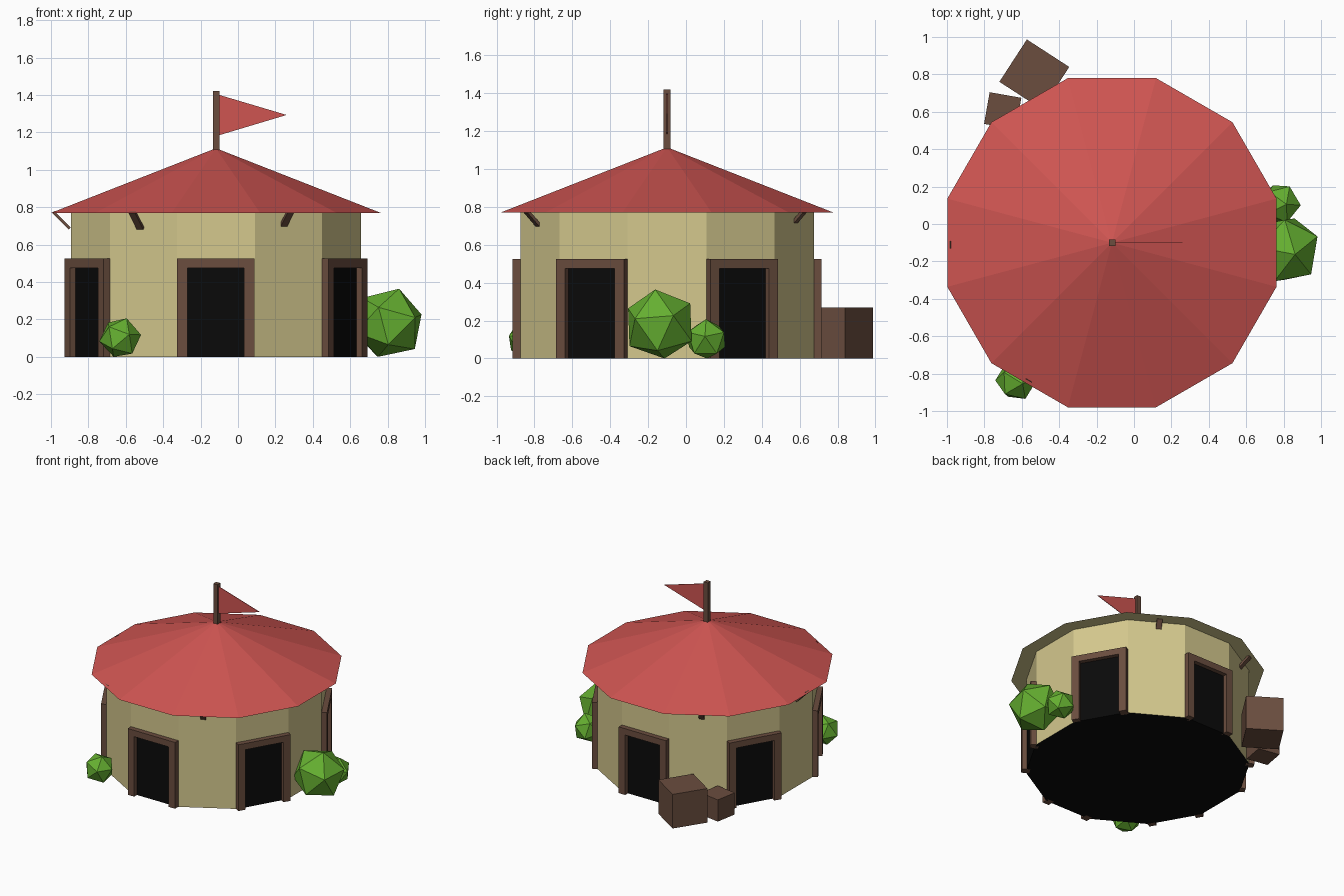
import bpy, bmesh, math
from mathutils import Matrix, Vector

if "Cube" in bpy.data.objects:
    bpy.data.objects.remove(bpy.data.objects["Cube"])

CX, CY = -0.118, -0.10          # centre of the hut
SIDES = 12
WALL_A, ROOF_A = 0.775, 0.88    # distance from the centre to the flat sides
EAVE, PEAK = 0.77, 1.115


def material(name, r, g, b):
    m = bpy.data.materials.new(name)
    m.diffuse_color = (r, g, b, 1)
    m.use_nodes = True
    m.node_tree.nodes["Principled BSDF"].inputs["Base Color"].default_value = m.diffuse_color
    return m


RED = material("red roof", 0.62, 0.09, 0.083)
CREAM = material("cream plaster", 0.66, 0.58, 0.27)
WOOD = material("brown wood", 0.145, 0.075, 0.049)
BLACK = material("black", 0.003, 0.003, 0.003)
GREEN = material("leaf green", 0.13, 0.43, 0.03)


def finish(name, bm, mats, rule=None):
    bmesh.ops.recalc_face_normals(bm, faces=bm.faces)
    me = bpy.data.meshes.new(name)
    for m in mats:
        me.materials.append(m)
    if rule:
        for f in bm.faces:
            f.material_index = rule(f)
    bm.to_mesh(me)
    bm.free()
    ob = bpy.data.objects.new(name, me)
    bpy.context.collection.objects.link(ob)
    return ob


def add_box(bm, size, matrix):
    bmesh.ops.create_cube(bm, size=1, matrix=matrix @ Matrix.Diagonal((*size, 1)))


def drum(name, apothem, top_apothem, z0, z1, mats, rule):
    bm = bmesh.new()
    k = 1 / math.cos(math.pi / SIDES)
    m = Matrix.Translation((CX, CY, (z0 + z1) / 2)) @ Matrix.Rotation(math.pi / SIDES, 4, 'Z')
    bmesh.ops.create_cone(bm, cap_ends=True, segments=SIDES, radius1=apothem * k,
                          radius2=top_apothem * k, depth=z1 - z0, matrix=m)
    bmesh.ops.remove_doubles(bm, verts=bm.verts, dist=0.0001)
    return finish(name, bm, mats, rule)


def facing_down(f):
    return 1 if f.normal.z < -0.9 else 0


# Walls with a dark base, and roof with a plaster underside
drum("walls", WALL_A, WALL_A, 0, EAVE, [CREAM, BLACK], facing_down)
drum("roof", ROOF_A, 0, EAVE, PEAK, [RED, CREAM], facing_down)

# Doorways on every second side: local x runs outward, y along the wall
frames, doors = bmesh.new(), bmesh.new()
for i in range(6):
    m = (Matrix.Translation((CX, CY, 0)) @ Matrix.Rotation(math.radians(30 + 60 * i), 4, 'Z')
         @ Matrix.Translation((WALL_A, 0, 0)))
    for s in (-1, 1):
        add_box(frames, (0.06, 0.056, 0.475), m @ Matrix.Translation((0.01, s * 0.179, 0.2375)))
    add_box(frames, (0.06, 0.414, 0.05), m @ Matrix.Translation((0.01, 0, 0.50)))
    add_box(doors, (0.008, 0.304, 0.475), m @ Matrix.Translation((0.001, 0, 0.2375)))
finish("door_frames", frames, [WOOD])
finish("dark_doorways", doors, [BLACK])

# Slanted braces under the eaves
braces = bmesh.new()
for a in (60, 120, 180, 240, 300):
    m = (Matrix.Translation((CX - 0.025, CY - 0.01, 0)) @ Matrix.Rotation(math.radians(a), 4, 'Z')
         @ Matrix.Translation((0.80, 0, 0.73)) @ Matrix.Rotation(math.radians(-45), 4, 'Y'))
    add_box(braces, (0.125, 0.04, 0.016), m)
finish("eave_braces", braces, [WOOD])

# Pole and pennant
pole = bmesh.new()
add_box(pole, (0.036, 0.036, 0.34), Matrix.Translation((CX + 0.002, CY, 1.25)))
finish("flag_pole", pole, [WOOD])
flag = bmesh.new()
tri = [(-0.10, 1.40), (-0.10, 1.185), (0.26, 1.293)]
face = flag.faces.new([flag.verts.new((x, CY - 0.002, z)) for x, z in tri])
ext = bmesh.ops.extrude_face_region(flag, geom=[face])
for v in ext["geom"]:
    if isinstance(v, bmesh.types.BMVert):
        v.co.y += 0.004
finish("pennant", flag, [RED])

# Crates behind the hut
for name, x, y, size, angle in (("large_crate", -0.533, 0.80, 0.27, -33),
                                ("small_crate", -0.702, 0.605, 0.172, -10)):
    bm = bmesh.new()
    add_box(bm, (size, size, size), Matrix.Translation((x, y, size / 2))
            @ Matrix.Rotation(math.radians(angle), 4, 'Z'))
    finish(name, bm, [WOOD])

# Faceted bushes, flattened where they meet the ground
for name, loc, r, turn in (("large_bush", (0.805, -0.138, 0.178), 0.196, (0.25, 0.2, 0.5)),
                           ("small_bush", (0.78, 0.108, 0.10), 0.113, (0.3, 0.1, 1.2)),
                           ("front_bush", (-0.63, -0.835, 0.10), 0.113, (0.2, 0.3, 0.1))):
    bm = bmesh.new()
    rot = Matrix.Rotation(turn[2], 4, 'Z') @ Matrix.Rotation(turn[1], 4, 'Y') @ Matrix.Rotation(turn[0], 4, 'X')
    bmesh.ops.create_icosphere(bm, subdivisions=1, radius=r, matrix=Matrix.Translation(loc) @ rot)
    for v in bm.verts:
        v.co.z = max(v.co.z, 0)
    finish(name, bm, [GREEN])
